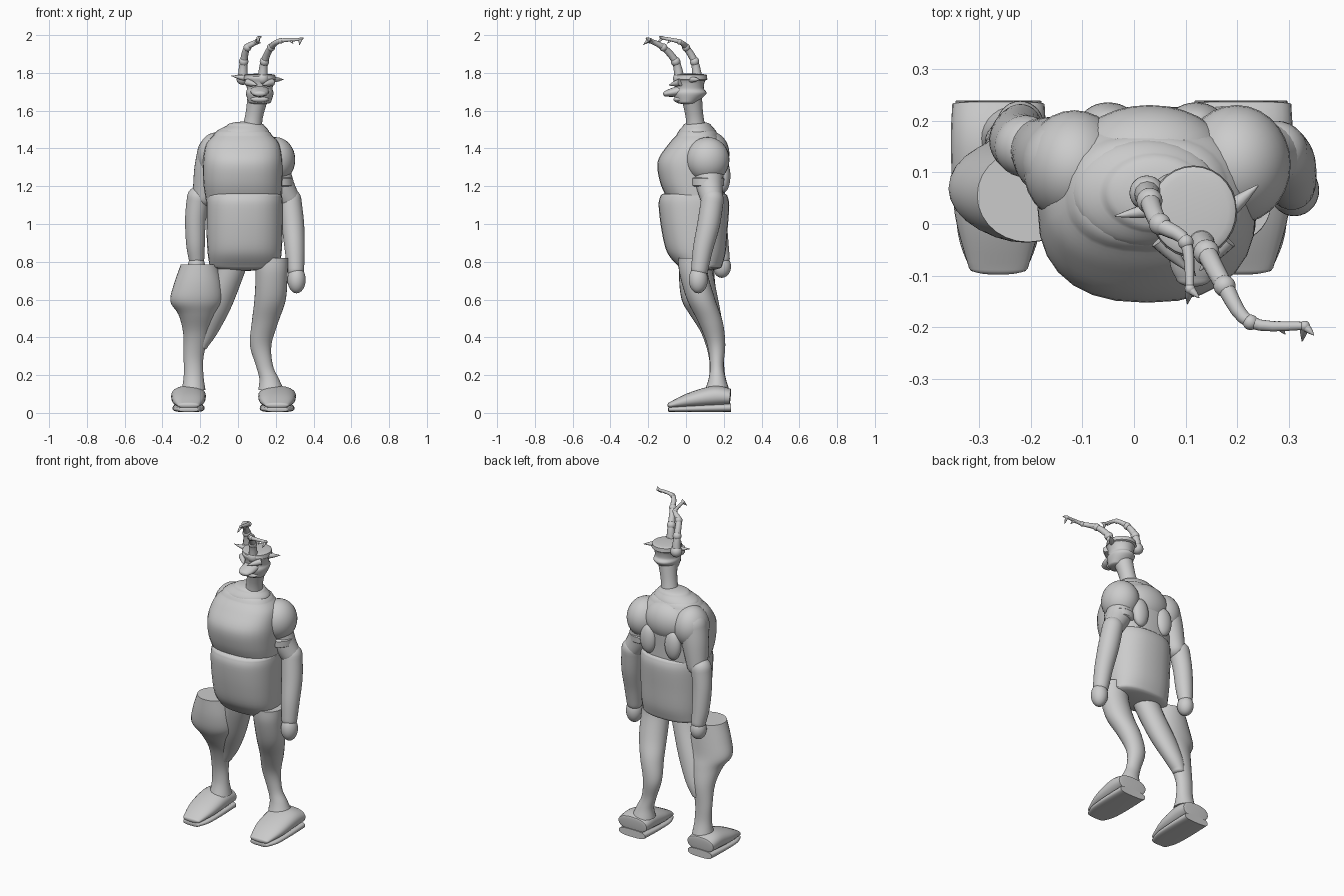
import bpy, bmesh, math
from mathutils import Vector, Matrix

if "Cube" in bpy.data.objects:
    bpy.data.objects.remove(bpy.data.objects["Cube"])

grey = bpy.data.materials.new("plain grey")
grey.use_nodes = True
colour = (.6, .6, .6, 1)
grey.diffuse_color = colour
grey.node_tree.nodes["Principled BSDF"].inputs["Base Color"].default_value = colour
parts = []


def finish(name, bm):
    bmesh.ops.recalc_face_normals(bm, faces=bm.faces)
    mesh = bpy.data.meshes.new(name)
    bm.to_mesh(mesh)
    bm.free()
    mesh.materials.append(grey)
    obj = bpy.data.objects.new(name, mesh)
    bpy.context.collection.objects.link(obj)
    parts.append(obj)
    return obj


def spline(a, b, c, d, t):
    return .5 * (2 * b + (c - a) * t + (2 * a - 5 * b + 4 * c - d) * t * t
                 + (3 * b - a - 3 * c + d) * t ** 3)


def loft(name, points, level=False, power=2, ends=(1, 1), sides=28, steps=5):
    """Smooth skin through sections (x, y, z, radius[, second radius]); ends = bulge of each cap."""
    rows = [p if len(p) == 5 else (*p, p[3]) for p in points]
    ext = [rows[0]] + rows + [rows[-1]]
    path = []
    for i in range(len(rows) - 1):
        for s in range(steps):
            path.append([spline(*(ext[i + k][j] for k in range(4)), s / steps) for j in range(5)])
    path.append(list(rows[-1]))
    centres = [Vector(p[:3]) for p in path]
    u = Vector((1, 0, 0))
    rings = []
    for i, p in enumerate(path):
        t = (centres[min(i + 1, len(path) - 1)] - centres[max(i - 1, 0)]).normalized()
        if level:
            t = Vector((0, 0, math.copysign(1, t.z)))
        u = (u - t * u.dot(t)).normalized()
        rings.append((centres[i], t, u.copy(), p[3], p[4]))

    def cap(ring, bulge, sign):
        c, t, axis, a, b = ring
        return [(c + t * sign * bulge * min(a, b) * math.sin(q), t, axis,
                 a * math.cos(q), b * math.cos(q)) for q in (.3, .6, .9, 1.2, 1.45)]

    if ends[0]:
        rings = cap(rings[0], ends[0], -1)[::-1] + rings
    if ends[1]:
        rings += cap(rings[-1], ends[1], 1)
    bm = bmesh.new()
    loops = []
    for c, t, axis, a, b in rings:
        v = t.cross(axis)
        loop = []
        for k in range(sides):
            q = math.tau * k / sides
            co, si = math.cos(q), math.sin(q)
            x = math.copysign(abs(co) ** (2 / power), co)
            y = math.copysign(abs(si) ** (2 / power), si)
            loop.append(bm.verts.new(c + axis * a * x + v * b * y))
        loops.append(loop)
    for lo, hi in zip(loops, loops[1:]):
        for k in range(sides):
            n = (k + 1) % sides
            bm.faces.new((lo[k], lo[n], hi[n], hi[k]))
    bm.faces.new(loops[0][::-1])
    bm.faces.new(loops[-1])
    return finish(name, bm)


def ball(name, centre, size):
    bm = bmesh.new()
    bmesh.ops.create_uvsphere(bm, u_segments=28, v_segments=16, radius=1,
                              matrix=Matrix.Translation(centre) @ Matrix.Diagonal((*size, 1)))
    return finish(name, bm)


def spike(name, start, end, radius):
    a, b = Vector(start), Vector(end)
    mid = a.lerp(b, .5)
    return loft(name, [(*a, radius), (*mid, radius * .7), (*b, radius * .08)],
                ends=(0, 0), sides=10, steps=3)


# Torso: belly shell, chest barrel, back plates and collar
loft("belly", [(.035, .075, .775, .185, .115), (.035, .055, .85, .196, .155), (.035, .045, .97, .202, .175),
               (.035, .042, 1.1, .203, .187), (.035, .042, 1.15, .198, .177)],
     level=True, power=2.4, ends=(.2, .15))
loft("chest", [(.03, .055, 1.125, .2, .15), (.025, .035, 1.22, .209, .172), (.025, .03, 1.33, .21, .18),
               (.025, .05, 1.42, .195, .145), (.025, .06, 1.47, .155, .11)],
     level=True, power=2.4, ends=(.1, .4))
loft("collar", [(.02, .06, 1.45, .14, .11), (.025, .06, 1.49, .14, .1), (.04, .06, 1.52, .1, .075)],
     level=True, ends=(0, .3))
ball("upper_back_plate", (.03, .13, 1.37), (.15, .1, .12))
for side, x in (("right", -.05), ("left", .12)):
    ball(side + "_back_pad", (x, .2, 1.255), (.052, .035, .088))

# Left arm, hanging clear of the body
ball("left_shoulder", (.198, .115, 1.34), (.105, .115, .12))
loft("left_upper_arm", [(.2, .12, 1.27, .08), (.23, .125, 1.2, .07), (.265, .135, 1.14, .06)])
loft("left_arm_cuff", [(.203, .115, 1.24, .088), (.207, .115, 1.205, .086)], level=True, ends=(.15, .15))
loft("left_forearm", [(.275, .14, 1.13, .06), (.29, .12, 1, .06), (.3, .09, .87, .053), (.305, .072, .76, .045)])
ball("left_hand", (.31, .065, .705), (.048, .05, .072))

# Right arm, drawn back behind the body
ball("right_shoulder", (-.115, .11, 1.36), (.1, .11, .125))
loft("right_upper_arm", [(-.13, .12, 1.38, .085), (-.155, .13, 1.28, .078), (-.18, .145, 1.15, .06)])
loft("right_forearm", [(-.21, .15, 1.14, .06), (-.225, .16, 1.03, .055), (-.225, .175, .9, .05),
                       (-.22, .19, .82, .042)])
ball("right_hand", (-.22, .19, .775), (.046, .048, .06))

# Legs with level sections
loft("left_leg", [(.175, .04, .82, .09, .08), (.178, .04, .74, .085, .075), (.17, .08, .6, .083, .075),
                  (.143, .13, .48, .07, .065), (.12, .16, .36, .057, .048), (.14, .163, .25, .045, .036),
                  (.165, .165, .18, .052, .045), (.175, .165, .12, .068, .065)], level=True, ends=(0, 0))
loft("right_thigh", [(-.03, .06, .8, .085, .07), (-.06, .08, .7, .08, .07), (-.12, .115, .55, .08, .065),
                     (-.17, .15, .42, .06, .05), (-.195, .16, .35, .035, .038)], level=True, ends=(0, .5))
loft("right_thigh_armour", [(-.205, .055, .785, .098, .09), (-.212, .06, .68, .128, .095),
                            (-.22, .072, .59, .138, .092), (-.215, .1, .52, .1, .08),
                            (-.22, .14, .42, .07, .058), (-.235, .16, .3, .053, .04),
                            (-.235, .165, .2, .052, .042), (-.235, .165, .12, .063, .065)],
     level=True, ends=(0, 0))

# Shoes: rounded upper over a slimmer sole
for side, x, w in (("right", -.262, .092), ("left", .207, .1)):
    loft(side + "_shoe", [(x, .232, .083, w * .97, .045), (x, .15, .087, w, .056),
                          (x, .02, .066, w * .92, .04), (x, -.085, .04, w * .62, .016)],
         power=2.3, ends=(.1, .8))
    loft(side + "_sole", [(x, .238, .028, w * .9, .023), (x, .1, .024, w * .92, .02), (x, -.02, .02, w * .85, .016),
                          (x, -.09, .018, w * .58, .013)], power=3, ends=(0, .4))

# Neck and masked head
loft("neck", [(.07, .055, 1.48, .055), (.085, .045, 1.57, .047), (.105, .03, 1.67, .055)])
loft("head", [(.115, .005, 1.645, .06, .055), (.115, .02, 1.69, .073, .088), (.115, .02, 1.715, .068, .075),
              (.115, .02, 1.745, .073, .077), (.115, .02, 1.775, .082, .085), (.115, .02, 1.79, .06, .065)],
     level=True, ends=(.2, .1))
loft("crown_band", [(.115, .025, 1.765, .085, .088), (.115, .025, 1.788, .082, .086)],
     level=True, ends=(.12, .1))
loft("snout", [(.115, -.03, 1.705, .05, .03), (.115, -.08, 1.695, .045, .022), (.115, -.105, 1.69, .034, .016)])
loft("jaw", [(.115, 0, 1.665, .06, .022), (.115, -.05, 1.66, .045, .016)])
for side, s in (("right", -1), ("left", 1)):
    spike(side + "_brow", (.115 + s * .065, -.03, 1.75), (.115 + s * .012, -.09, 1.735), .02)
spike("left_ear_spike", (.175, .02, 1.765), (.24, .075, 1.765), .018)
spike("right_ear_spike", (.05, .03, 1.77), (-.037, .015, 1.785), .016)

# Jointed horns: tapering stems, knots at the joints, small twigs at the tips
horns = {
    "right_horn": [(.025, .06, 1.77), (.03, .045, 1.86), (.05, 0, 1.935), (.1, -.035, 1.965), (.108, -.125, 1.985)],
    "left_horn": [(.13, -.035, 1.77), (.14, -.055, 1.86), (.175, -.12, 1.935), (.225, -.19, 1.97), (.33, -.197, 1.977)],
}
for name, path in horns.items():
    radii = (.027, .02, .017, .012, .008)
    loft(name, [(*p, r) for p, r in zip(path, radii)], sides=12)
    for i, (p, r) in enumerate(zip(path, radii)):
        ball(f"{name}_knot_{i}", p, (r * 1.25,) * 3)
    for i, shift in enumerate(((.018, -.018, .008), (-.005, -.03, -.03))):
        tip = Vector(path[-1])
        spike(f"{name}_twig_{i}", tip, tip + Vector(shift), .009)
    joint = Vector(path[-2]).lerp(Vector(path[-1]), .5)
    spike(name + "_thorn", joint, joint + Vector((.015, -.02, -.02)), .008)

bpy.ops.object.select_all(action="DESELECT")
for obj in parts:
    obj.select_set(True)
bpy.context.view_layer.objects.active = parts[0]
bpy.ops.object.shade_smooth_by_angle(angle=math.radians(40))
